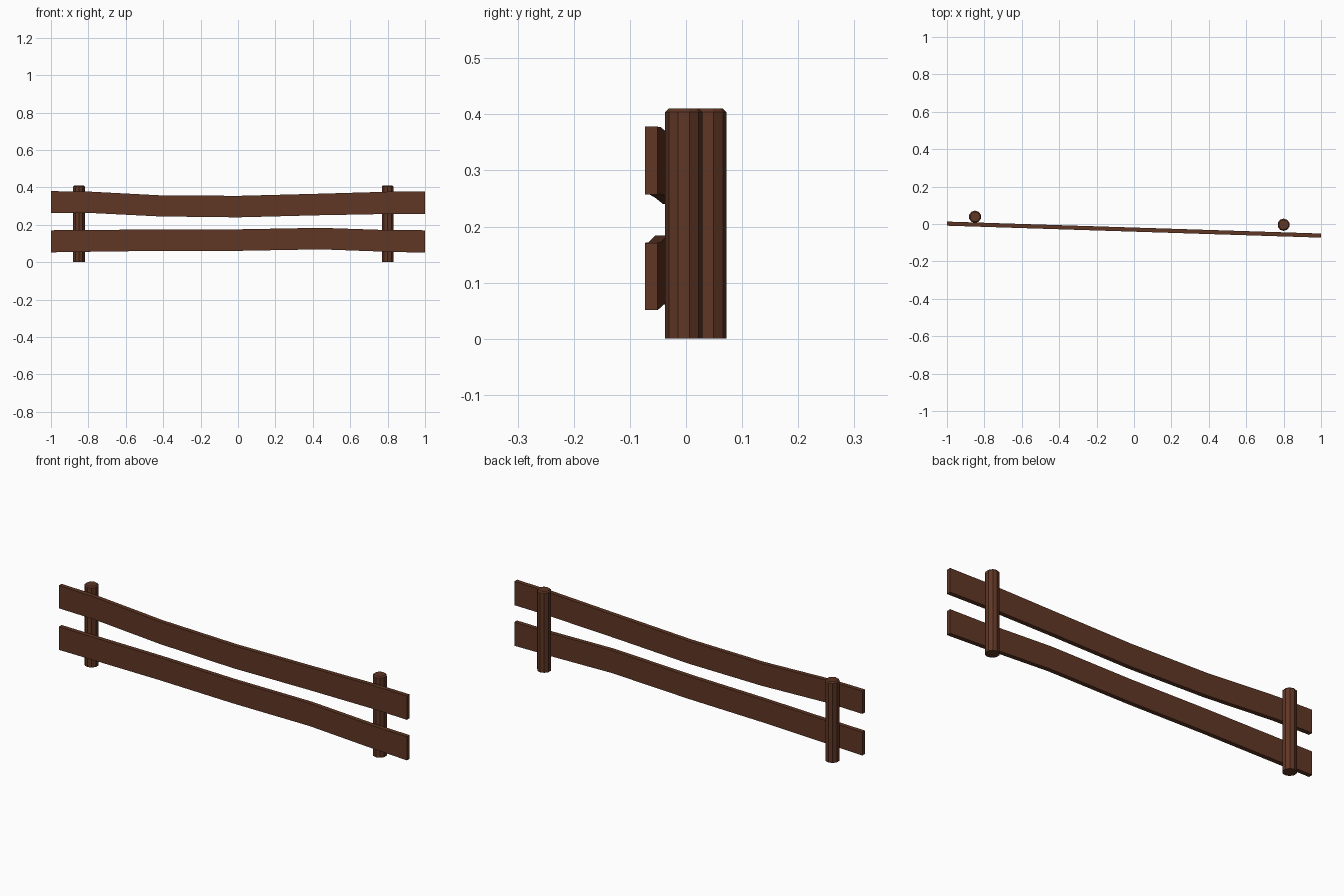
import bpy, bmesh, math

if "Cube" in bpy.data.objects:
    bpy.data.objects.remove(bpy.data.objects["Cube"])


def make_material(name, color):
    mat = bpy.data.materials.new(name)
    mat.use_nodes = True
    mat.diffuse_color = color
    mat.node_tree.nodes["Principled BSDF"].inputs["Base Color"].default_value = color
    return mat


wood = make_material("dark brown wood", (0.115, 0.037, 0.018, 1))


def finish(bm, name):
    bmesh.ops.recalc_face_normals(bm, faces=bm.faces)
    mesh = bpy.data.meshes.new(name)
    bm.to_mesh(mesh)
    bm.free()
    mesh.materials.append(wood)
    obj = bpy.data.objects.new(name, mesh)
    bpy.context.collection.objects.link(obj)
    return obj


# Round posts with a small chamfer around the top
def post(name, x, y, radius=0.033, height=0.41, sides=10):
    bm = bmesh.new()
    bmesh.ops.create_cone(bm, cap_ends=True, segments=sides, radius1=radius,
                          radius2=radius, depth=height)
    bmesh.ops.translate(bm, verts=bm.verts, vec=(x, y, height / 2))
    rim = [e for e in bm.edges if all(v.co.z > height - 0.01 for v in e.verts)]
    bmesh.ops.bevel(bm, geom=rim, offset=0.006, segments=1, affect='EDGES')
    finish(bm, name)


# Warped rails: rectangular section swept through (x, bottom, top) stations
def rail(name, stations, thickness=0.022):
    bm = bmesh.new()
    rings = []
    for x, low, high in stations:
        y = -0.03 - 0.032 * x
        h = thickness / 2
        rings.append([bm.verts.new((x, y + dy, z)) for dy, z in
                      ((-h, low), (h, low), (h, high), (-h, high))])
    for a, b in zip(rings, rings[1:]):
        for i in range(4):
            j = (i + 1) % 4
            bm.faces.new((a[i], a[j], b[j], b[i]))
    bm.faces.new(rings[0])
    bm.faces.new(rings[-1])
    finish(bm, name)


post("right_post", -0.85, 0.039)
post("left_post", 0.80, -0.004)

rail("upper_rail", [(-1, 0.264, 0.38), (-0.8, 0.264, 0.378), (-0.42, 0.245, 0.358),
                    (0, 0.24, 0.355), (0.42, 0.251, 0.366), (0.8, 0.258, 0.377),
                    (1, 0.257, 0.378)])
rail("lower_rail", [(-1, 0.053, 0.171), (-0.8, 0.056, 0.172), (-0.42, 0.061, 0.176),
                    (0, 0.061, 0.176), (0.44, 0.069, 0.184), (0.8, 0.056, 0.172),
                    (1, 0.051, 0.171)])
